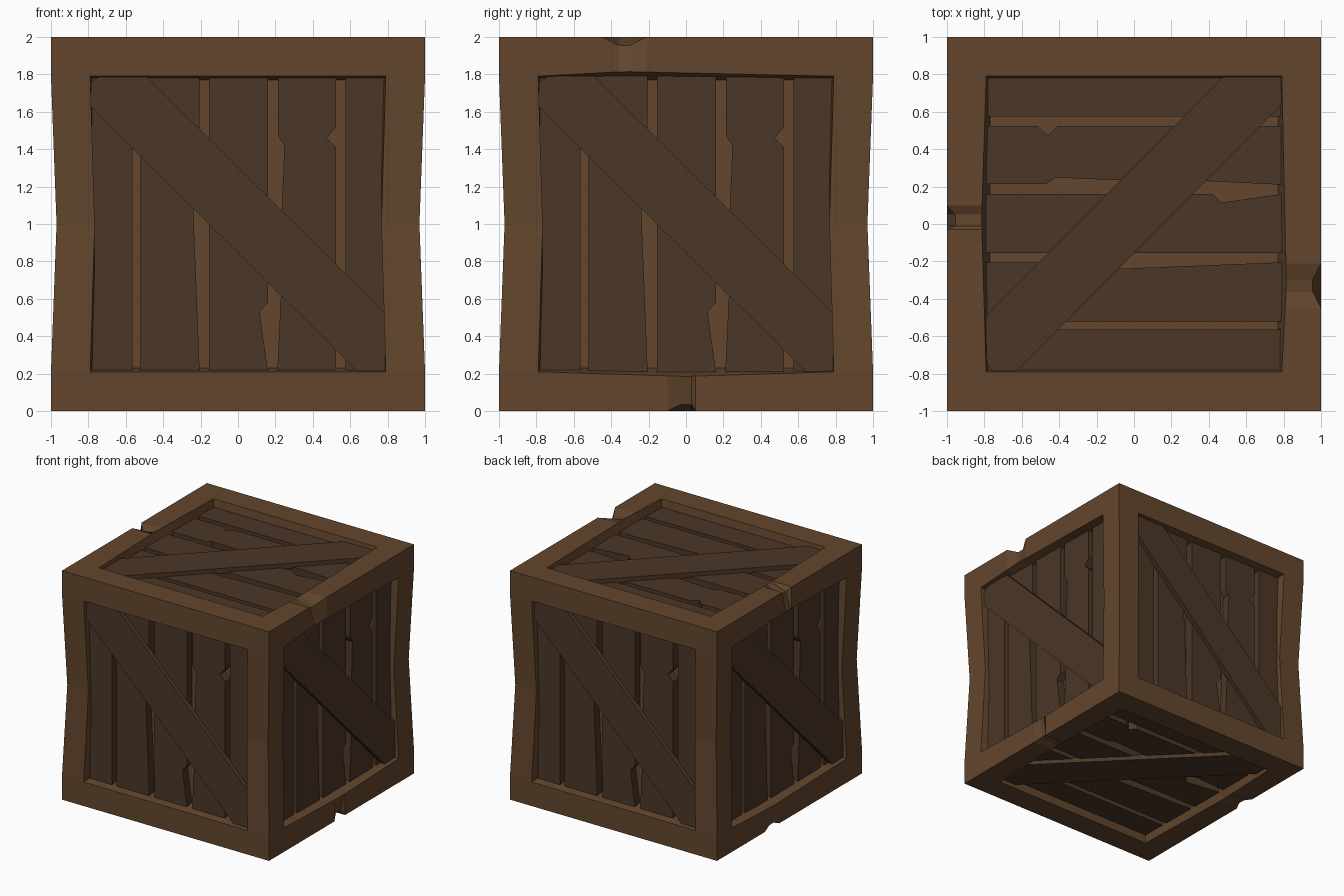
import bpy, bmesh
from math import radians
from mathutils import Matrix, Vector

if "Cube" in bpy.data.objects:
    bpy.data.objects.remove(bpy.data.objects["Cube"])

OPEN = 0.79                       # half size of each framed opening
BACK, PLANK, BRACE = 0.86, 0.932, 0.968   # distances from crate centre


def material(name, rgb):
    m = bpy.data.materials.new(name)
    m.diffuse_color = (*rgb, 1)
    m.use_nodes = True
    m.node_tree.nodes["Principled BSDF"].inputs["Base Color"].default_value = m.diffuse_color
    return m


def finish(bm, name, mat, matrix):
    bmesh.ops.recalc_face_normals(bm, faces=bm.faces[:])
    bm.transform(Matrix.Translation((0, 0, 1)) @ matrix)
    me = bpy.data.meshes.new(name)
    bm.to_mesh(me)
    bm.free()
    me.materials.append(mat)
    ob = bpy.data.objects.new(name, me)
    bpy.context.collection.objects.link(ob)


def add_prism(bm, outline, w0, w1):
    face = bm.faces.new([bm.verts.new((u, v, w0)) for u, v in outline])
    lower = [bm.verts.new((u, v, w1)) for u, v in outline]
    bm.faces.new(lower[::-1])
    upper = list(face.verts)
    n = len(upper)
    for i in range(n):
        j = (i + 1) % n
        bm.faces.new((upper[i], lower[i], lower[j], upper[j]))


frame_mat = material("frame_wood", (0.125, 0.061, 0.026))
plank_mat = material("plank_wood", (0.070, 0.038, 0.020))

# Frame: cube with recessed openings, pinched posts and chipped side rails
bm = bmesh.new()
bmesh.ops.create_cube(bm, size=2)
chips = [(1, 1, -0.33, 0.045), (1, -1, 0.0, 0.035),
         (-1, 1, 0.02, 0.045), (-1, -1, 0.22, 0.02)]   # x side, z side, y, depth
cuts = [(a, s * OPEN) for a in range(3) for s in (-1, 1)] + [(2, 0)]
cuts += [(1, c[2] + d) for c in chips for d in (-0.12, -0.03, 0.03, 0.12)]
for axis, pos in cuts:
    n = Vector((0, 0, 0))
    n[axis] = 1
    bmesh.ops.bisect_plane(bm, geom=bm.verts[:] + bm.edges[:] + bm.faces[:],
                           dist=1e-5, plane_co=n * pos, plane_no=n)
bm.normal_update()
panels = [f for f in bm.faces
          if sorted(abs(c) for c in f.calc_center_median())[1] < OPEN]
bmesh.ops.inset_region(bm, faces=panels, thickness=0.02, use_even_offset=True)
for v in {v for f in panels for v in f.verts}:
    axis = max(range(3), key=lambda a: abs(v.co[a]))
    v.co[axis] *= BACK
for v in bm.verts:
    x, y, z = v.co
    ax, ay, az = abs(x), abs(y), abs(z)
    if az < 1e-4 and min(ax, ay) > 0.75 and max(ax, ay) > 0.99:
        v.co.x *= 0.97
        v.co.y *= 0.97
    if ay > OPEN - 0.01 or min(ax, az) < OPEN - 0.001 or max(ax, az) < 0.99:
        continue
    for sx, sz, y0, depth in chips:
        if x * sx < 0 or z * sz < 0:
            continue
        if min(ax, az) > 0.99:                    # chipped outer edge
            if abs(y - y0) < 0.04:
                v.co.x -= sx * depth
                v.co.z -= sz * depth
        else:                                     # bowed inner edge
            end = OPEN if y > y0 else -OPEN
            bow = 0.025 * (1 - (y - y0) / (end - y0))
            if ax < 0.9:
                v.co.x += sx * bow
            else:
                v.co.z += sz * bow
finish(bm, "frame", frame_mat, Matrix())

# Panel outlines, drawn as seen on the front face (u right, v up)
T = OPEN
planks = [
    [(-T, -T), (-0.565, -T), (-0.565, T), (-T, T)],
    [(-0.52, -T), (-0.205, -T), (-0.24, 0.1), (-0.205, 0.3), (-0.205, T), (-0.52, T)],
    [(-0.155, -T), (0.16, -T), (0.115, -0.47), (0.16, -0.42), (0.16, T), (-0.155, T)],
    [(0.21, -T), (0.525, -T), (0.525, 0.41), (0.475, 0.46), (0.525, 0.52),
     (0.525, T), (0.215, T), (0.215, 0.47), (0.248, 0.42), (0.235, 0.1), (0.23, -0.37)],
    [(0.575, -T), (T, -T), (T, T), (0.575, T)],
]
brace = [(-T, 0.63), (0.64, -T), (T, -T), (T, -0.48),
         (-0.49, T), (-0.74, T), (-T, 0.75)]

# Planks and diagonal brace on all six sides
upright = Matrix.Rotation(radians(90), 4, 'X')
quarter = Matrix.Rotation(radians(90), 4, 'Z')
sides = {
    "front": upright,
    "right": quarter @ upright,
    "back": quarter @ quarter @ upright,
    "left": quarter.inverted() @ upright,
    "top": quarter,
    "bottom": Matrix.Rotation(radians(180), 4, 'Y') @ quarter,
}
for side, matrix in sides.items():
    bm = bmesh.new()
    for outline in planks:
        add_prism(bm, outline, PLANK, BACK - 0.01)
    finish(bm, side + "_planks", plank_mat, matrix)
    bm = bmesh.new()
    add_prism(bm, brace, BRACE, PLANK - 0.01)
    finish(bm, side + "_brace", plank_mat, matrix)
